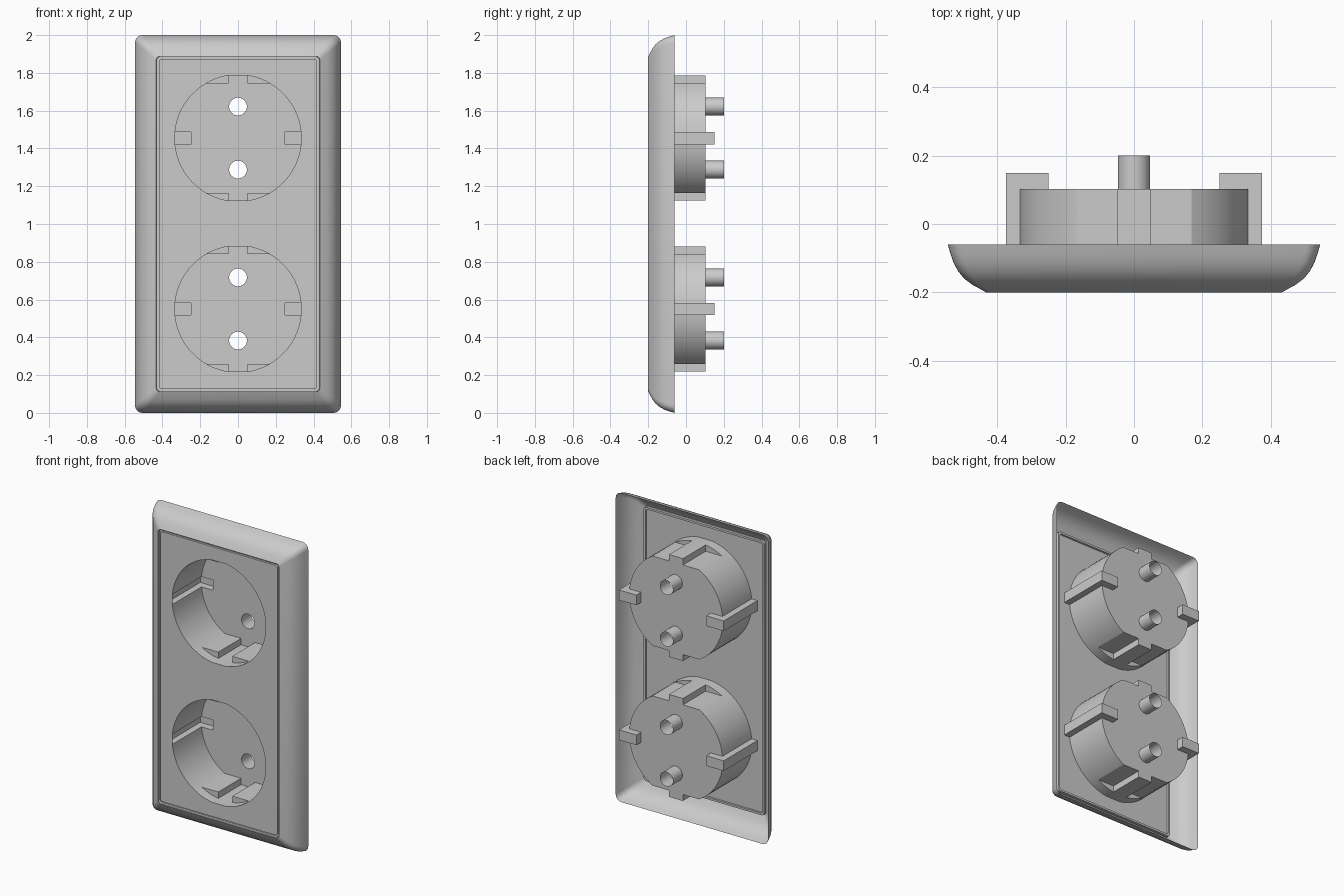
import bpy, bmesh
from math import sin, cos, asin, acos, pi, sqrt, radians

if "Cube" in bpy.data.objects:
    bpy.data.objects.remove(bpy.data.objects["Cube"])

R = 0.335          # socket radius
H = 0.033          # half height of side channels
FLAT = 0.29        # height of the inner ledges
RIB = 0.05         # half width of the gap between ledges
FRONT, STEP, FLOOR, BACK = -0.195, -0.13, 0.103, 0.15
CENTRES = (0.55, 1.455)


def circle(r, cz=0, n=32):
    return [(r * cos(2 * pi * i / n), cz + r * sin(2 * pi * i / n)) for i in range(n)]


def arc(a, b, n):
    return [(R * cos(a + (b - a) * i / n), R * sin(a + (b - a) * i / n)) for i in range(n + 1)]


def mirror4(q):
    """Closed outline from one quadrant."""
    return (q + [(-x, z) for x, z in reversed(q)] + [(-x, -z) for x, z in q]
            + [(x, -z) for x, z in reversed(q)])


def rounded_rect(hx, hz, r, cz=1.0, n=6):
    q = [(hx - r + r * cos(pi / 2 * i / n), hz - r + r * sin(pi / 2 * i / n)) for i in range(n + 1)]
    return [(x, z + cz) for x, z in mirror4(q)]


def add_loop(bm, pts, y):
    return [bm.verts.new((x, y, z)) for x, z in pts]


def bridge(bm, p0, y0, p1, y1):
    a, b = add_loop(bm, p0, y0), add_loop(bm, p1, y1)
    for i in range(len(a)):
        j = (i + 1) % len(a)
        bm.faces.new((a[i], a[j], b[j], b[i]))


def fill(bm, loops, y):
    """Flat face bounded by the first loop, with holes for the others."""
    edges = []
    for pts in loops:
        v = add_loop(bm, pts, y)
        edges += [bm.edges.new((v[i], v[i - 1])) for i in range(len(v))]
    bmesh.ops.triangle_fill(bm, use_beauty=True, use_dissolve=False, edges=edges, normal=(0, -1, 0))


def finish(bm, name, z=0, face_front=True):
    bmesh.ops.remove_doubles(bm, verts=bm.verts, dist=1e-5)
    bmesh.ops.recalc_face_normals(bm, faces=bm.faces)
    if face_front and sum(f.calc_area() * f.normal.y for f in bm.faces) > 0:
        bmesh.ops.reverse_faces(bm, faces=bm.faces)
    me = bpy.data.meshes.new(name)
    bm.to_mesh(me)
    bm.free()
    ob = bpy.data.objects.new(name, me)
    ob.location.z = z
    bpy.context.collection.objects.link(ob)
    bpy.ops.object.select_all(action='DESELECT')
    ob.select_set(True)
    bpy.context.view_layer.objects.active = ob
    bpy.ops.object.shade_smooth_by_angle(angle=radians(30))
    return ob


# Socket outlines
a0, a1, a2 = asin(H / R), asin(FLAT / R), acos(RIB / R)
xh = sqrt(R * R - H * H)
lower, ledge = arc(a0, a1, 10), arc(a1, a2, 5)
notch = [(RIB, FLAT), (RIB, R * sin(a2))]
hole = mirror4(lower + ledge[1:])
front_outline = mirror4([(0.375, H)] + lower + ledge[1:])
back_outline = mirror4([(0.375, H)] + lower + notch)
floor_outline = mirror4([(0.25, H)] + lower + notch)

# Outer frame: rounded shell, open at the back
bm = bmesh.new()
profile = [(0, -0.06), (0.007, -0.085), (0.016, -0.112), (0.03, -0.138), (0.048, -0.16),
           (0.072, -0.178), (0.098, -0.192), (0.108, -0.198), (0.112, -0.2)]
profile += [(0.114, -0.198), (0.114, -0.182)]
rings = [(rounded_rect(0.545 - d, 1 - d, 0.04 - 0.18 * d), y) for d, y in profile]
for (p0, y0), (p1, y1) in zip(rings, rings[1:]):
    bridge(bm, p0, y0, p1, y1)
finish(bm, "outer_frame")

# Centre panel with a shallow groove around it and two openings
bm = bmesh.new()
outer = rounded_rect(0.431, 0.886, 0.0195)
inner = rounded_rect(0.418, 0.873, 0.015)
bridge(bm, outer, -0.182, inner, -0.182)
bridge(bm, inner, -0.182, inner, FRONT)
fill(bm, [inner] + [[(x, z + c) for x, z in hole] for c in CENTRES], FRONT)
finish(bm, "centre_panel")

for label, cz in zip(("lower", "upper"), CENTRES):
    # Socket well: stepped wall, ledges, floor and side channels
    bm = bmesh.new()
    bridge(bm, front_outline, FRONT, front_outline, STEP)
    bridge(bm, back_outline, STEP, back_outline, FLOOR)
    fill(bm, [floor_outline, circle(0.047, 0.167), circle(0.047, -0.167)], FLOOR)
    for sx in (1, -1):
        for sz in (1, -1):
            fill(bm, [[(x * sx, z * sz) for x, z in ledge + [(RIB, FLAT)]]], STEP)
        clip = [(0.25 * sx, -H), (0.375 * sx, -H), (0.375 * sx, H), (0.25 * sx, H)]
        bridge(bm, clip, FLOOR, clip, BACK)
        fill(bm, [clip], BACK)
    finish(bm, label + "_socket_well", cz)

    # Open contact tubes behind the floor
    bm = bmesh.new()
    for dz in (0.167, -0.167):
        ring = circle(0.047, dz)
        bridge(bm, ring, FLOOR, ring, 0.2)
    finish(bm, label + "_contact_tubes", cz, face_front=False)
